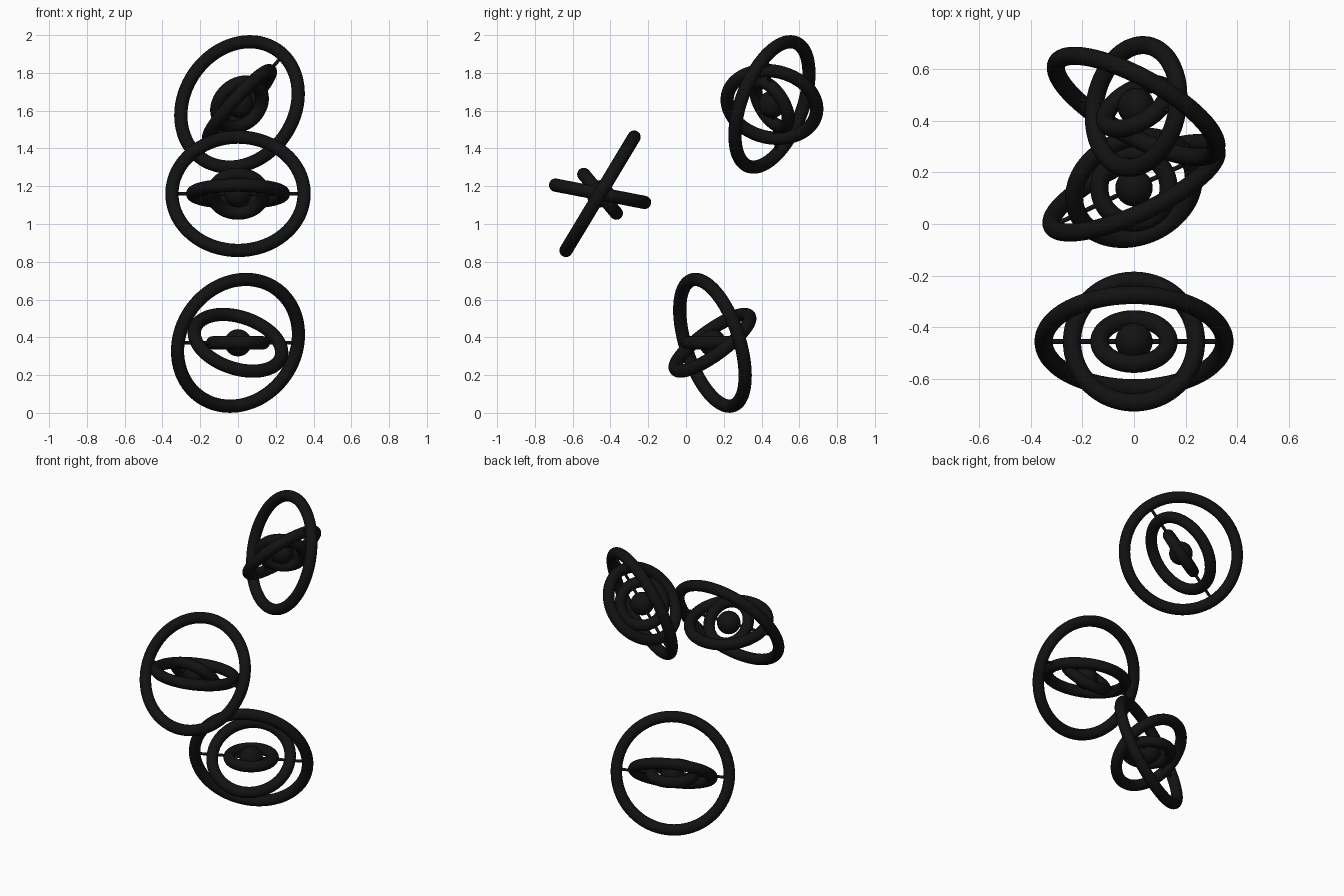
import bpy
from math import radians, cos, sin
from mathutils import Vector, Matrix

if "Cube" in bpy.data.objects:
    bpy.data.objects.remove(bpy.data.objects["Cube"])

TUBE = 0.035
RADII = {"outer_ring": 0.35, "middle_ring": 0.24, "inner_ring": 0.134}

black = bpy.data.materials.new("black_metal")
black.diffuse_color = (0.006, 0.006, 0.006, 1)
black.use_nodes = True
black.node_tree.nodes["Principled BSDF"].inputs["Base Color"].default_value = black.diffuse_color


def finish(name, centre, rot):
    ob = bpy.context.object
    ob.name = name
    ob.matrix_world = Matrix.Translation(centre) @ rot.to_4x4()
    ob.data.materials.append(black)
    bpy.ops.object.shade_smooth_by_angle(angle=radians(40))


def gyroscope(label, centre, axis, normals):
    """Three nested rings sharing one pivot axis, a ball and a thin pin."""
    u = Vector(axis).normalized()
    for (part, radius), normal in zip(RADII.items(), normals):
        n = Vector(normal)
        n = (n - u * n.dot(u)).normalized()
        rot = Matrix((u, n.cross(u), n)).transposed()
        bpy.ops.mesh.primitive_torus_add(major_radius=radius, minor_radius=TUBE,
                                         major_segments=96, minor_segments=24)
        finish(f"{label}_{part}", centre, rot)
    # centre ball
    bpy.ops.mesh.primitive_uv_sphere_add(radius=0.072, segments=32, ring_count=16)
    finish(f"{label}_ball", centre, Matrix.Identity(3))
    # pivot pin
    bpy.ops.mesh.primitive_cylinder_add(radius=0.009, depth=0.7, vertices=16)
    finish(f"{label}_pin", centre, u.to_track_quat('Z', 'Y').to_matrix())


def tilted(heading, tilts):
    """Horizontal pivot axis at a heading, and ring normals tilted about it."""
    h = radians(heading)
    axis = (cos(h), sin(h), 0)
    normals = [(sin(h) * sin(t), -cos(h) * sin(t), cos(t)) for t in map(radians, tilts)]
    return axis, normals


gyroscope("lower", (0, 0.14, 0.371), *tilted(25, (106.5, 38.7, 0)))
gyroscope("centre", (0, -0.455, 1.16), *tilted(0, (59, 169, 130)))
gyroscope("upper", (0.008, 0.455, 1.633), (0.66, -0.08, 0.745),
          [(-0.45, -0.83, 0.33), (0.74, -0.15, -0.65), (-0.45, 0.76, 0.45)])
